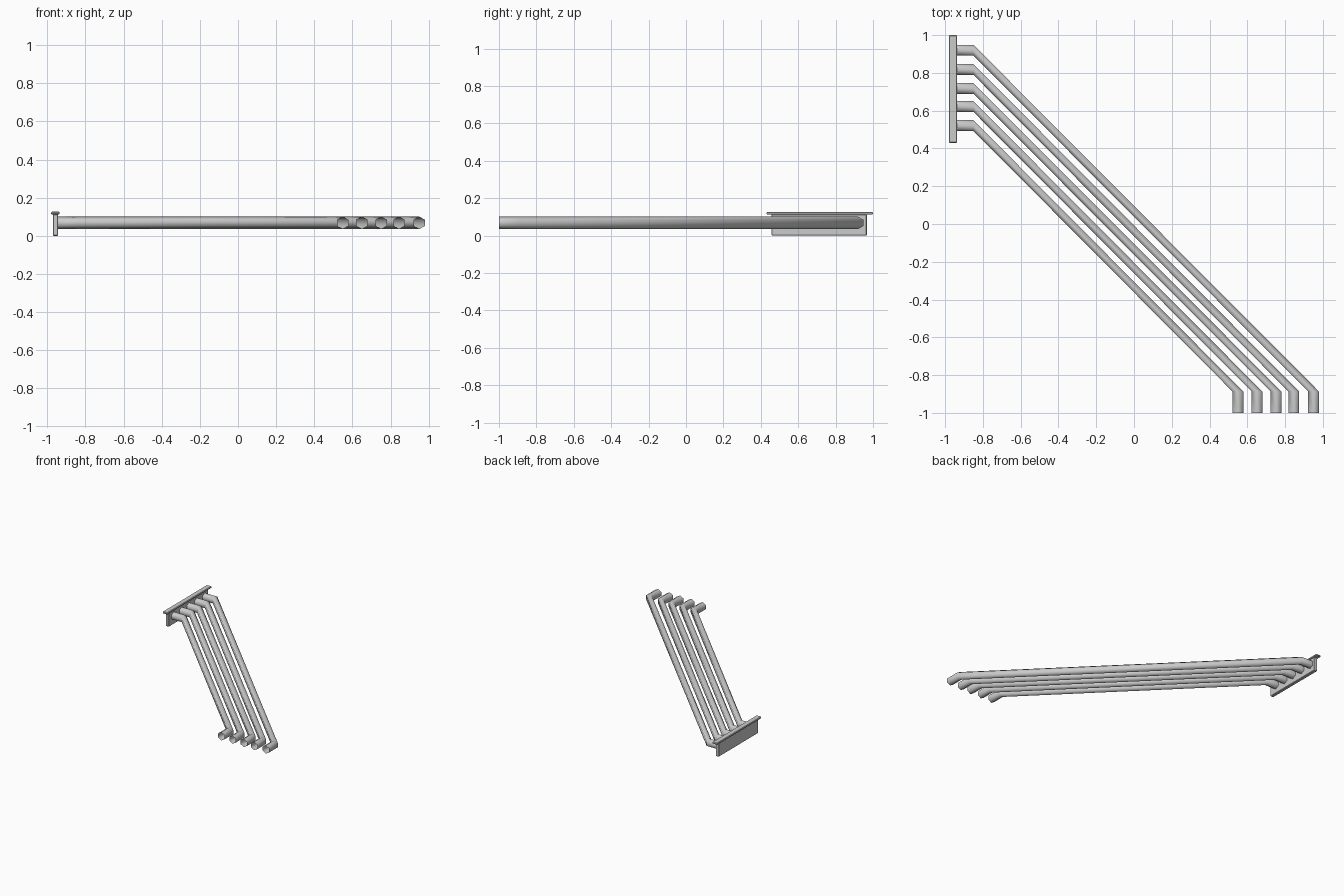
import bpy, bmesh
from math import pi, cos, sin

if "Cube" in bpy.data.objects:
    bpy.data.objects.remove(bpy.data.objects["Cube"])

SIDES, R, Z = 6, 0.033, 0.068


def finish(name, bm):
    bmesh.ops.recalc_face_normals(bm, faces=bm.faces[:])
    mesh = bpy.data.meshes.new(name)
    bm.to_mesh(mesh)
    bm.free()
    obj = bpy.data.objects.new(name, mesh)
    bpy.context.collection.objects.link(obj)
    return obj


def box(name, lo, hi, bevel):
    bm = bmesh.new()
    bmesh.ops.create_cube(bm, size=1)
    for v in bm.verts:
        v.co = [(a + b) / 2 + c * (b - a) for a, b, c in zip(lo, hi, v.co)]
    bmesh.ops.bevel(bm, geom=bm.edges[:], offset=bevel, segments=1, affect='EDGES')
    return finish(name, bm)


def pipe(name, y0, x0):
    """Open hexagonal pipe; bend rings stay square to the end sections, so the diagonal is thinner."""
    bm = bmesh.new()
    prof = [(R * sin(2 * pi * i / SIDES), Z + R * cos(2 * pi * i / SIDES)) for i in range(SIDES)]
    rings = [[bm.verts.new((x, y0 + u, z)) for u, z in prof] for x in (-0.945, -0.85)]
    rings += [[bm.verts.new((x0 + u, y, z)) for u, z in prof] for y in (-0.887, -1.0)]
    for a, b in zip(rings, rings[1:]):
        for i in range(SIDES):
            j = (i + 1) % SIDES
            f = bm.faces.new((a[i], a[j], b[j], b[i]))
            f.smooth = True
    # Outward normals on the open tube
    bm.faces.ensure_lookup_table()
    return finish(name, bm)


# Five parallel pipes
ys = (0.92, 0.818, 0.718, 0.622, 0.521)
xs = (0.951, 0.846, 0.752, 0.651, 0.55)
for n, (y, x) in enumerate(zip(ys, xs), 1):
    pipe(f"pipe_{n}", y, x)

# Wall plate and its top flange
box("wall_plate", (-0.971, 0.457, 0.0), (-0.943, 0.967, 0.114), 0.004)
box("plate_top_flange", (-0.98, 0.43, 0.112), (-0.936, 1.0, 0.127), 0.004)
